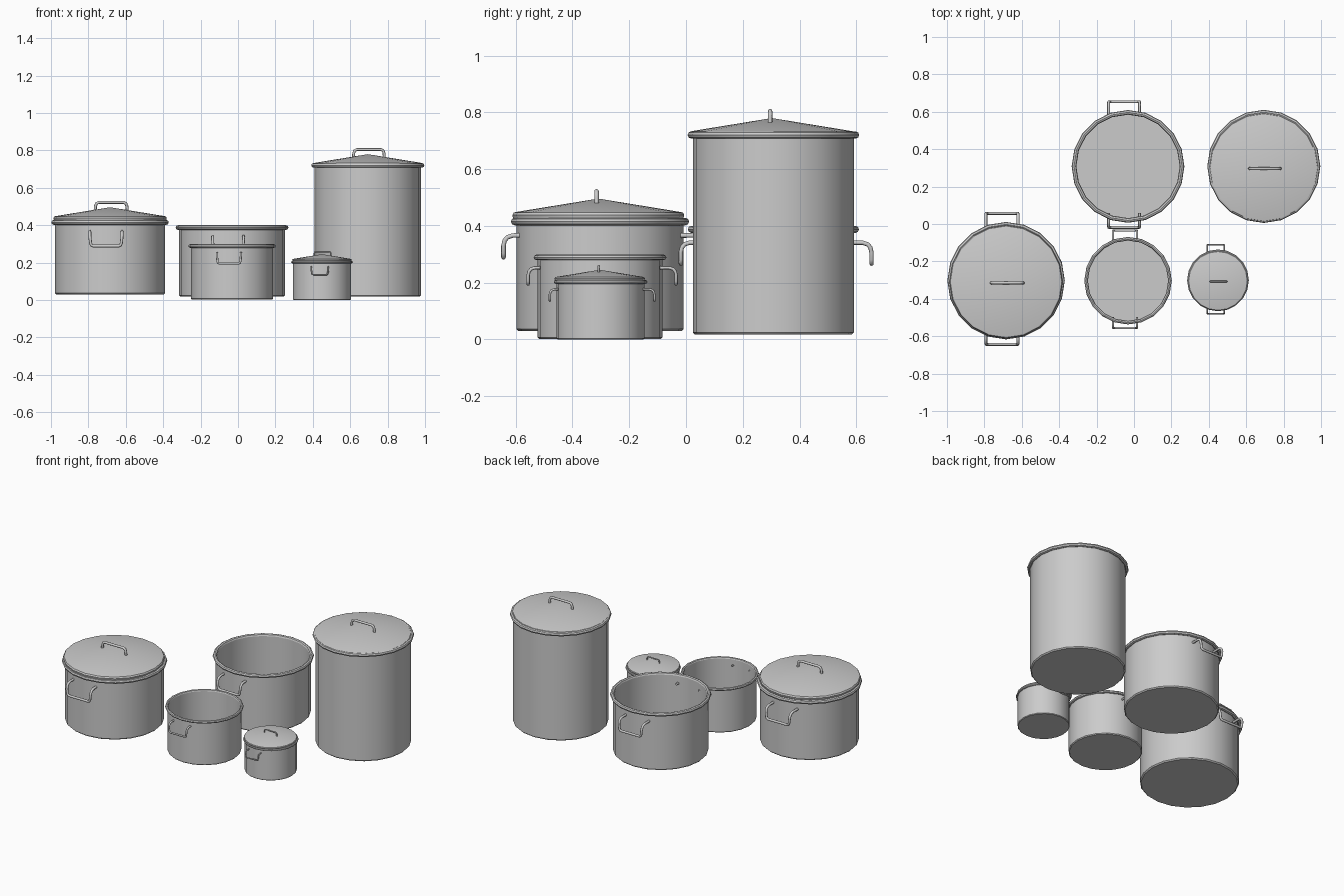
import bpy, bmesh
from math import cos, sin, pi, radians
from mathutils import Vector

if "Cube" in bpy.data.objects:
    bpy.data.objects.remove(bpy.data.objects["Cube"])

SIDES = 20


def finish(obj, origin, s, angle=40):
    obj.location, obj.scale = origin, (s, s, s)
    bpy.ops.object.select_all(action='DESELECT')
    obj.select_set(True)
    bpy.context.view_layer.objects.active = obj
    if obj.type == 'CURVE':
        bpy.ops.object.convert(target='MESH')
    bpy.ops.object.shade_smooth_by_angle(angle=radians(angle))


def lathe(name, profile, origin, s, closed=False):
    """Revolve (radius, z) points about z."""
    bm = bmesh.new()
    rings = []
    for r, z in profile:
        if r == 0:
            rings.append([bm.verts.new((0, 0, z))] * SIDES)
        else:
            rings.append([bm.verts.new((r * cos(2 * pi * i / SIDES), r * sin(2 * pi * i / SIDES), z))
                          for i in range(SIDES)])
    pairs = list(zip(rings, rings[1:])) + ([(rings[-1], rings[0])] if closed else [])
    for a, b in pairs:
        for i in range(SIDES):
            j = (i + 1) % SIDES
            bm.faces.new(dict.fromkeys((a[i], a[j], b[j], b[i])))
    bmesh.ops.recalc_face_normals(bm, faces=bm.faces)
    mesh = bpy.data.meshes.new(name)
    bm.to_mesh(mesh)
    bm.free()
    obj = bpy.data.objects.new(name, mesh)
    bpy.context.collection.objects.link(obj)
    finish(obj, origin, s)


def rod(name, half, origin, s, radius=0.008):
    """Tube along half a path, mirrored in x."""
    pts = half + [(-x, y, z) for x, y, z in reversed(half)]
    cu = bpy.data.curves.new(name, 'CURVE')
    cu.dimensions = '3D'
    cu.bevel_depth, cu.bevel_resolution, cu.use_fill_caps = radius, 2, True
    sp = cu.splines.new('POLY')
    sp.points.add(len(pts) - 1)
    for p, c in zip(sp.points, pts):
        p.co = (*c, 1)
    obj = bpy.data.objects.new(name, cu)
    bpy.context.collection.objects.link(obj)
    finish(obj, origin, s, 60)


def pot(name, x, y, z, s, height=0.385, lid=None, side_handles=True):
    o = Vector((x, y, z))
    # body: outer wall, thin lip, inner wall and floor
    lathe(name + "_body", [(0, 0), (0.288, 0), (0.295, 0.007), (0.295, height),
                           (0.288, height), (0.288, 0.01), (0, 0.01)], o, s)
    # rolled rim
    lathe(name + "_rim", [(0.301 + 0.013 * cos(k * pi / 4), height + 0.013 * sin(k * pi / 4))
                          for k in range(8)], o, s, closed=True)
    # two carrying handles, bent outwards and down
    if side_handles:
        for label, d in (("front", -1), ("back", 1)):
            half = [(0.086, 0.27, 0.336), (0.086, 0.318, 0.336), (0.086, 0.336, 0.330),
                    (0.086, 0.346, 0.318), (0.085, 0.350, 0.300), (0.082, 0.350, 0.274),
                    (0.078, 0.350, 0.263), (0.068, 0.350, 0.259)]
            rod(f"{name}_{label}_handle", [(px, py * d, pz) for px, py, pz in half],
                o + Vector((-0.022, 0.01, 0)) * s, s)
    # shallow conical lid with a lip and a grip
    if lid is not None:
        lo = o + Vector((0, -0.006, lid)) * s
        lathe(name + "_lid", [(0, 0.466), (0.289, 0.419), (0.298, 0.417), (0.303, 0.408),
                              (0.300, 0.396), (0.285, 0.396), (0.283, 0.410), (0, 0.456)], lo, s)
        rod(name + "_lid_grip", [(0.086, 0, 0.445), (0.084, 0, 0.472), (0.079, 0, 0.486),
                                 (0.066, 0, 0.492)], lo + Vector((0.006, -0.006, 0)) * s, s)


pot("large_pot", -0.684, -0.303, 0.03, 1.0, lid=0)
pot("open_pot", -0.032, 0.308, 0.018, 0.96)
pot("medium_pot", -0.032, -0.303, 0.002, 0.745)
pot("small_pot", 0.449, -0.301, 0.0, 0.526, lid=0)
pot("stock_pot", 0.694, 0.308, 0.018, 0.963, height=0.729, lid=0.325, side_handles=False)
